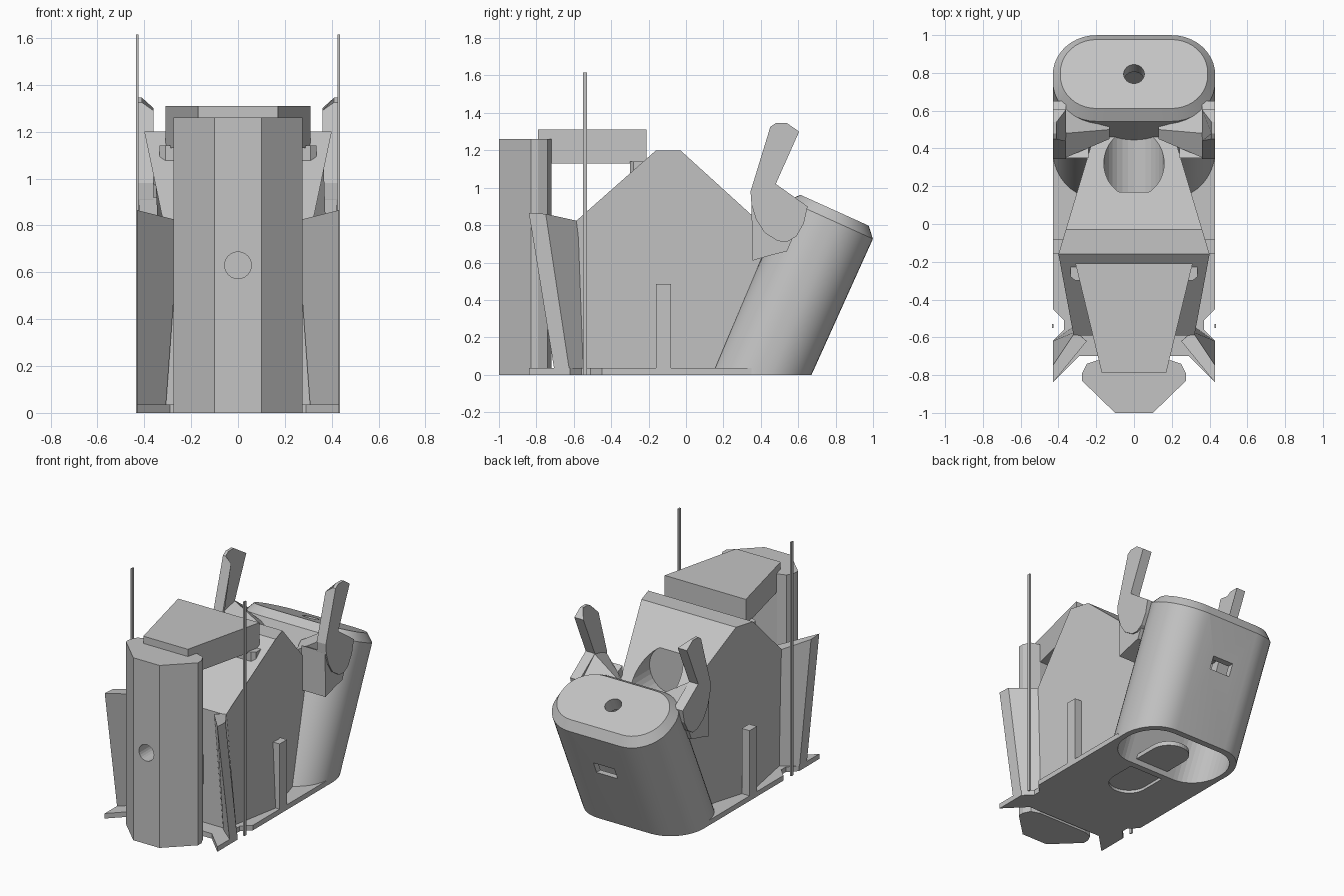
import bpy, bmesh, math
from mathutils import Vector

old = bpy.data.objects.get("Cube")
if old:
    bpy.data.objects.remove(old, do_unlink=True)

grey = bpy.data.materials.new("plain grey")
grey.use_nodes = True
colour = (0.55, 0.55, 0.55, 1)
grey.diffuse_color = colour
grey.node_tree.nodes["Principled BSDF"].inputs["Base Color"].default_value = colour


def loft(name, sections, smooth=False):
    """Join matching rings of points into a closed solid."""
    bm = bmesh.new()
    rings = [[bm.verts.new(p) for p in s] for s in sections]
    n = len(rings[0])
    for low, high in zip(rings, rings[1:]):
        for i in range(n):
            j = (i + 1) % n
            bm.faces.new((low[i], low[j], high[j], high[i]))
    bm.faces.new(rings[0][::-1])
    bm.faces.new(rings[-1])
    bmesh.ops.recalc_face_normals(bm, faces=bm.faces)
    mesh = bpy.data.meshes.new(name)
    bm.to_mesh(mesh)
    bm.free()
    mesh.materials.append(grey)
    obj = bpy.data.objects.new(name, mesh)
    bpy.context.collection.objects.link(obj)
    if smooth:
        bpy.ops.object.select_all(action='DESELECT')
        obj.select_set(True)
        bpy.context.view_layer.objects.active = obj
        bpy.ops.object.shade_smooth_by_angle(angle=math.radians(25))
    return obj


def upright(name, plan, z0, z1):
    return loft(name, [[(x, y, z) for x, y in plan] for z in (z0, z1)])


def box(name, x0, x1, y0, y1, z0, z1):
    return upright(name, [(x0, y0), (x1, y0), (x1, y1), (x0, y1)], z0, z1)


def both(half):
    """Mirror a half outline across the middle."""
    return half + [(-x, y) for x, y in reversed(half)]


def rod(name, start, end, r, sides=24):
    start, end = Vector(start), Vector(end)
    turn = (end - start).to_track_quat('Z', 'Y')
    ring = [turn @ Vector((r * math.cos(k * math.tau / sides),
                           r * math.sin(k * math.tau / sides), 0)) for k in range(sides)]
    return loft(name, [[c + p for p in ring] for c in (start, end)])


def cut(target, *cutters):
    for c in cutters:
        m = target.modifiers.new("cut", 'BOOLEAN')
        m.operation, m.object, m.solver = 'DIFFERENCE', c, 'EXACT'
        c.hide_render = True
        c.hide_viewport = True
        c.display_type = 'WIRE'


def rounded(w, d, r, steps=10):
    """Rounded rectangle outline."""
    pts = []
    for q, (sx, sy) in enumerate([(1, 1), (-1, 1), (-1, -1), (1, -1)]):
        for k in range(steps + 1):
            a = (q + k / steps) * math.pi / 2
            pts.append((sx * (w - r) + r * math.cos(a), sy * (d - r) + r * math.sin(a)))
    return pts


# Leaning rear housing, hollow and open below
tilt = math.radians(24.3)
lean = Vector((0, math.sin(tilt), math.cos(tilt)))
across = Vector((0, math.cos(tilt), -math.sin(tilt)))
foot = Vector((0, 0.397, 0))


def tilted(t, w, d, r):
    return [foot + lean * t + across * v + Vector((u, 0, 0)) for u, v in rounded(w, d, r)]


housing = loft("rear_housing", [tilted(-0.3, 0.43, 0.25, 0.23), tilted(0.91, 0.43, 0.25, 0.23),
                                tilted(0.965, 0.39, 0.20, 0.19)], True)
cavity = loft("cavity_cutter", [tilted(-0.4, 0.39, 0.21, 0.2), tilted(0.87, 0.39, 0.21, 0.2)])
ground = box("ground_cutter", -1, 1, -1, 1.5, -1, 0)
window = box("window_cutter", -0.08, 0.08, 0.7, 1.1, 0.42, 0.5)
cap_hole = rod("cap_hole_cutter", foot + lean * 0.7, foot + lean * 1.2, 0.055)
cut(housing, ground, cavity, window, cap_hole)

# Base plate with side notches and a long slot, closed above by a tongue
plan = both([(0.29, -0.70), (0.43, -0.84), (0.43, -0.62), (0.37, -0.56),
             (0.37, -0.51), (0.43, -0.45), (0.43, 0.35), (0.3, 0.4)])
base = upright("base_plate", plan, 0, 0.035)
slot = upright("slot_cutter", [(x, y + 0.15) for x, y in rounded(0.13, 0.33, 0.129)], -0.1, 0.03)
cut(base, cavity, slot)
upright("slot_tongue", [(x, y + 0.15) for x, y in rounded(0.13, 0.33, 0.129)], 0.03, 0.06)

# Central body, a peaked hull narrowing to both ends
profile = [(-0.59, 0.02, 0.32), (-0.59, 0.82, 0.32), (-0.16, 1.2, 0.40), (-0.03, 1.2, 0.361),
           (0.46, 0.755, 0.214), (0.15, 0.02, 0.307), (-0.16, 0.02, 0.40)]
body = loft("central_body", [[(s * w, y, z) for y, z, w in profile] for s in (-1, 1)])
bore = rod("bore_cutter", (0, 0.17, 0.88), (0, 0.7, 0.88), 0.16, 32)
cut(body, bore)

# Front column and its link to the body
column = upright("front_column", both([(0.1, -1), (0.275, -0.83), (0.275, -0.79),
                                       (0.25, -0.74), (0.19, -0.72)]), 0, 1.26)
cut(column, rod("column_hole_cutter", (0, -1.1, 0.63), (0, -0.85, 0.63), 0.057))
box("column_link", -0.15, 0.15, -0.75, -0.57, 0.3, 0.5)

# Wedge head on a shallow bracket
upright("wedge_head", both([(0.17, -0.79), (0.31, -0.21)]), 1.13, 1.31)
upright("head_bracket", both([(0.31, -0.30), (0.335, -0.28), (0.335, -0.2)]), 1.07, 1.14)

arm = [(0.345, 0.98), (0.44, 1.29), (0.45, 1.325), (0.48, 1.345), (0.54, 1.345), (0.605, 1.30),
       (0.48, 1.02), (0.65, 0.90), (0.63, 0.81), (0.59, 0.74), (0.54, 0.71), (0.49, 0.715),
       (0.42, 0.76), (0.375, 0.83), (0.35, 0.91)]
collar = [(0.35, 0.92), (0.355, 0.61), (0.44, 0.635), (0.54, 0.66), (0.6, 0.8)]
gusset_outer = [(0.35, 0.98), (0.48, 1.02), (0.62, 0.90), (0.54, 0.72), (0.38, 0.80)]
gusset_inner = [(0.45, 0.82), (0.5, 0.87), (0.55, 0.86), (0.54, 0.75), (0.47, 0.74)]

for s, side in ((1, "left"), (-1, "right")):
    # Rear horn with a rounded root, and a gusset sloping inward
    loft(side + "_horn", [[(s * 0.43, y, z) for y, z in arm],
                          [(s * (0.41 if z > 1.31 else 0.36), y, z) for y, z in arm]])
    loft(side + "_horn_gusset", [[(s * 0.365, y, z) for y, z in gusset_outer],
                                 [(s * 0.13, y, z) for y, z in gusset_inner]])
    loft(side + "_horn_collar", [[(s * x, y, z) for y, z in collar] for x in (0.24, 0.42)])
    # Splayed front wing
    low = [(0.43, -0.70), (0.43, -0.62), (0.33, -0.55), (0.31, -0.60)]
    top = [(0.43, -0.84, 0.865), (0.43, -0.75, 0.86), (0.31, -0.57, 0.82), (0.25, -0.62, 0.82)]
    loft(side + "_wing", [[(s * x, y, 0) for x, y in low], [(s * x, y, z) for x, y, z in top]])
    # Side post and thin flat aerial
    box(side + "_post", s * 0.37, s * 0.43, -0.16, -0.08, 0, 0.485)
    box(side + "_aerial", s * 0.425, s * 0.435, -0.55, -0.53, 0, 1.615)
